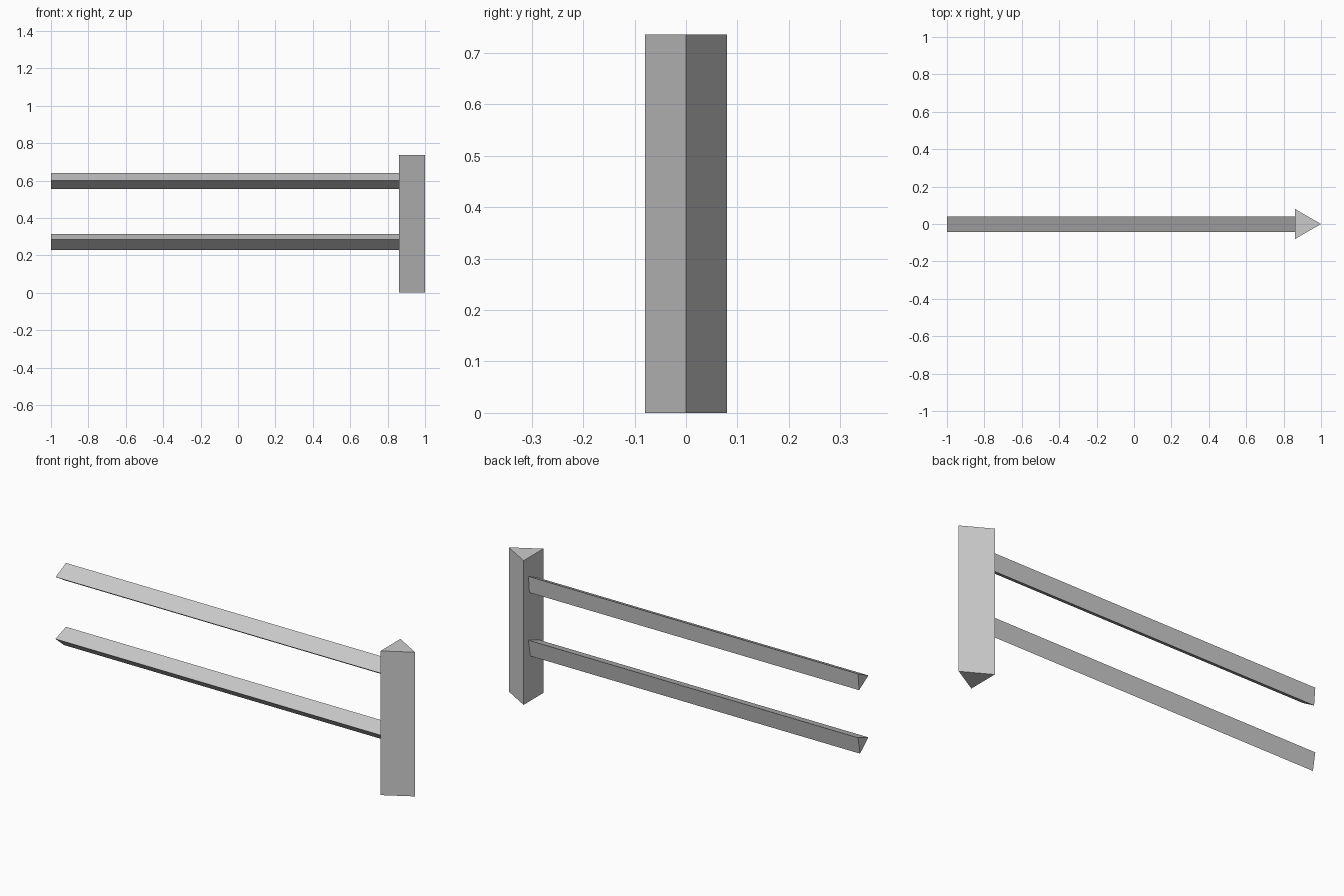
import bpy, bmesh
from mathutils import Vector

if "Cube" in bpy.data.objects:
    bpy.data.objects.remove(bpy.data.objects["Cube"])


def prism(name, profile, sweep):
    """Closed prism: a planar profile extruded along a sweep vector."""
    bm = bmesh.new()
    face = bm.faces.new([bm.verts.new(p) for p in profile])
    ext = bmesh.ops.extrude_face_region(bm, geom=[face], use_keep_orig=True)
    moved = [g for g in ext["geom"] if isinstance(g, bmesh.types.BMVert)]
    bmesh.ops.translate(bm, verts=moved, vec=Vector(sweep))
    bmesh.ops.recalc_face_normals(bm, faces=bm.faces)
    mesh = bpy.data.meshes.new(name)
    bm.to_mesh(mesh)
    bm.free()
    obj = bpy.data.objects.new(name, mesh)
    bpy.context.collection.objects.link(obj)
    return obj


POST_X = 0.861

# Upright triangular post, flat side facing the rails
prism("post", [(POST_X, -0.08, 0), (1, 0, 0), (POST_X, 0.08, 0)], (0, 0, 0.736))

# Split-wood rails: slightly differently rolled triangles (y, z)
rails = {
    "upper_rail": [(0.041, 0.641), (-0.043, 0.601), (0.033, 0.555)],
    "lower_rail": [(0.041, 0.315), (-0.043, 0.285), (0.025, 0.228)],
}
for name, section in rails.items():
    prism(name, [(-1, y, z) for y, z in section], (1 + POST_X, 0, 0))
